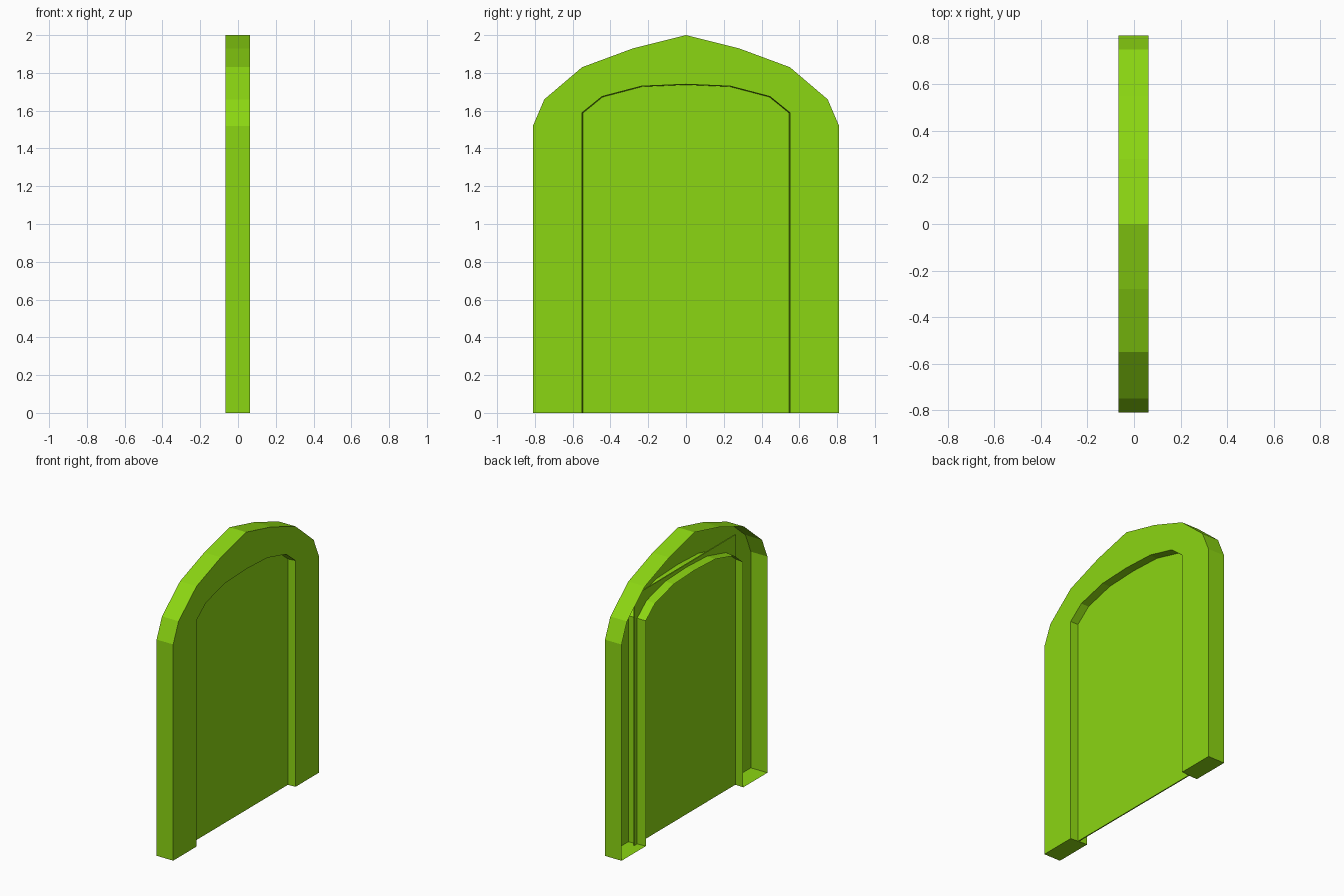
import bpy

if "Cube" in bpy.data.objects:
    bpy.data.objects.remove(bpy.data.objects["Cube"])

BACK, FRONT = -0.066, 0.063

green = bpy.data.materials.new("green")
green.diffuse_color = (0.26, 0.67, 0.006, 1)
green.use_nodes = True
green.node_tree.nodes["Principled BSDF"].inputs["Base Color"].default_value = green.diffuse_color


def mirrored(half):
    """Complete an arch outline from its +y half, listed foot to crown."""
    return half + [(-y, z) for y, z in reversed(half[:-1])]


def make_object(name, verts, faces):
    mesh = bpy.data.meshes.new(name)
    mesh.from_pydata(verts, [], faces)
    mesh.materials.append(green)
    obj = bpy.data.objects.new(name, mesh)
    bpy.context.collection.objects.link(obj)
    return obj


outer = mirrored([(0.81, 0), (0.81, 1.52), (0.75, 1.66), (0.55, 1.83),
                  (0.28, 1.93), (0, 2.0)])
inner = mirrored([(0.55, 0), (0.55, 1.59), (0.445, 1.675),
                  (0.235, 1.73), (0, 1.74)])
# the opening narrows slightly towards the back
inner_back = [(y * 0.983, z * 0.996) for y, z in inner]

# Arched frame: a thin shell, open at the back
verts, rows = [], []
for outline, x in ((outer, FRONT), (outer, BACK), (inner, FRONT), (inner_back, BACK)):
    rows.append(list(range(len(verts), len(verts) + len(outline))))
    verts += [(x, y, z) for y, z in outline]
of, ob, inf, inb = rows

faces = [of + inf[::-1]]                                  # front face
for a, b in ((ob, of), (inf, inb)):                       # outer rim and jamb
    faces += [(a[i], a[i + 1], b[i + 1], b[i]) for i in range(len(a) - 1)]
for end in (0, -1):                                       # foot caps
    faces.append((of[end], ob[end], inb[end], inf[end]))
make_object("arched_frame", verts, faces)

# Door panel: thin rectangular plate behind the arch, mid depth
x0, x1, y0, y1, top = -0.002, 0.006, -0.55, 0.575, 1.757
verts = [(x, y, z) for x in (x0, x1) for y in (y0, y1) for z in (0, top)]
faces = [(0, 1, 3, 2), (4, 6, 7, 5), (0, 4, 5, 1),
         (2, 3, 7, 6), (0, 2, 6, 4), (1, 5, 7, 3)]
make_object("door_panel", verts, faces)
